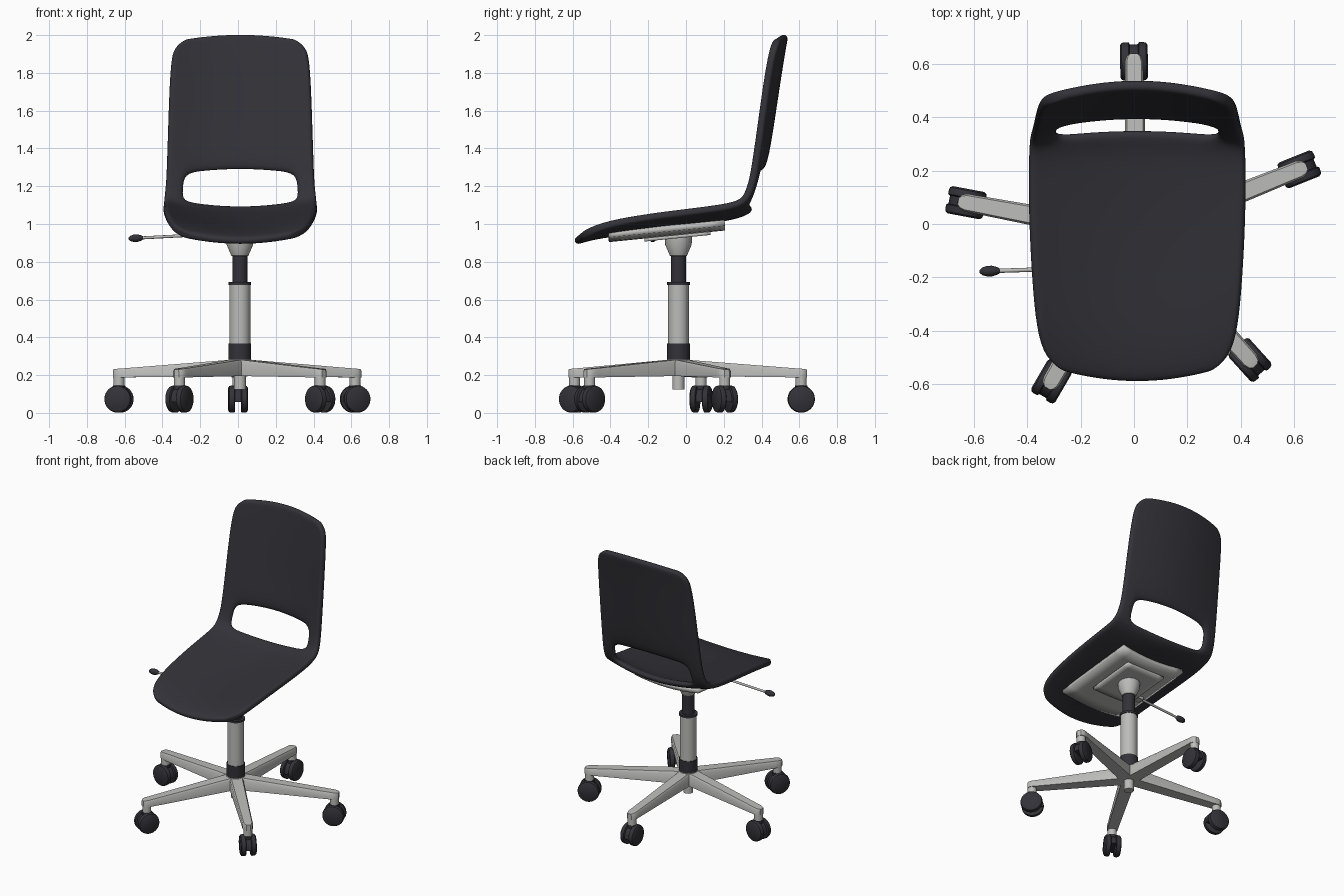
import bpy, bmesh, math
from mathutils import Vector, Matrix

if "Cube" in bpy.data.objects:
    bpy.data.objects.remove(bpy.data.objects["Cube"])

def material(name, rgb):
    m = bpy.data.materials.new(name)
    m.diffuse_color = (*rgb, 1)
    m.use_nodes = True
    m.node_tree.nodes["Principled BSDF"].inputs["Base Color"].default_value = m.diffuse_color
    return m

DARK = material("charcoal plastic", (0.032, 0.032, 0.040))
GREY = material("light grey metal", (0.50, 0.50, 0.49))
CX, CY = 0.01, -0.04          # column axis

def finish(name, bm, mat, angle=35):
    bmesh.ops.recalc_face_normals(bm, faces=bm.faces)
    me = bpy.data.meshes.new(name)
    bm.to_mesh(me)
    bm.free()
    ob = bpy.data.objects.new(name, me)
    bpy.context.collection.objects.link(ob)
    me.materials.append(mat)
    bpy.ops.object.select_all(action='DESELECT')
    ob.select_set(True)
    bpy.context.view_layer.objects.active = ob
    bpy.ops.object.shade_smooth_by_angle(angle=math.radians(angle))
    return ob

def loft(bm, rings):
    """Skin closed rings of points and cap both ends."""
    vs = [[bm.verts.new(p) for p in r] for r in rings]
    n = len(vs[0])
    for a, b in zip(vs, vs[1:]):
        for i in range(n):
            bm.faces.new((a[i], a[(i + 1) % n], b[(i + 1) % n], b[i]))
    bm.faces.new(vs[0][::-1])
    bm.faces.new(vs[-1])

def turned(name, profile, mat, matrix, seg=32):
    """Solid of revolution round local z from (radius, z) points."""
    bm = bmesh.new()
    loft(bm, [[(r * math.cos(math.tau * i / seg), r * math.sin(math.tau * i / seg), z)
               for i in range(seg)] for r, z in profile])
    bm.transform(matrix)
    return finish(name, bm, mat)

def sheet(name, rows, cols, point, mat, thick, hole=None, levels=2):
    """Grid surface with optional hole, thickened and smoothed."""
    bm = bmesh.new()
    g = [[bm.verts.new(point(r, c)) for c in cols] for r in rows]
    for i in range(len(rows) - 1):
        for j in range(len(cols) - 1):
            if not (hole and hole(i, j)):
                bm.faces.new((g[i][j], g[i][j + 1], g[i + 1][j + 1], g[i + 1][j]))
    ob = finish(name, bm, mat, 180 if levels else 35)
    so = ob.modifiers.new("thickness", 'SOLIDIFY')
    so.thickness, so.offset = thick, 0
    if levels:
        su = ob.modifiers.new("smooth", 'SUBSURF')
        su.levels = su.render_levels = levels
    return ob

# Seat and back shell: half width, centre y z, edge y z
shell = [
    (.275, -.590, .905, -.550, .935), (.345, -.545, .925, -.505, .965),
    (.378, -.42, .950, -.40, 1.005), (.395, -.20, .975, -.20, 1.040),
    (.405, 0, 1.000, 0, 1.065), (.408, .18, 1.030, .17, 1.085),
    (.405, .29, 1.052, .27, 1.105), (.402, .350, 1.085, .315, 1.135),
    (.396, .380, 1.18, .338, 1.19), (.391, .403, 1.285, .355, 1.245),
    (.384, .435, 1.45, .385, 1.45), (.376, .472, 1.70, .418, 1.70),
    (.366, .500, 1.88, .445, 1.865), (.350, .515, 1.965, .462, 1.935),
    (.290, .522, 2.003, .480, 1.978)]

def shell_point(row, u):
    w, cy, cz, ey, ez = row
    t = u * u
    return (0.012 + w * u, cy + (ey - cy) * t, cz + (ez - cz) * t)

cols = [-1, -.92, -.76, -.5, -.25, 0, .25, .5, .76, .92, 1]
sheet("seat_shell", shell, cols, shell_point, DARK, 0.042,
      lambda i, j: 7 <= i <= 8 and 2 <= j <= 7)

# Mounting plates under the seat
def plate(name, hw, y0, y1, z0, bow, thick):
    n = 8
    sheet(name, [y0 + (y1 - y0) * i / n for i in range(n + 1)],
          [hw * (2 * i / n - 1) for i in range(n + 1)],
          lambda y, x: (CX + x, y, z0 + 0.1 * (y - CY) + bow * (x / 0.39) ** 2),
          GREY, thick, levels=0)

plate("seat_plate", 0.25, -0.41, 0.205, 0.957, 0.06, 0.032)
plate("inner_plate", 0.15, -0.22, 0.13, 0.934, 0.0, 0.018)

# Centre column
axis = Matrix.Translation((CX, CY, 0))
turned("column_cone", [(.038, .83), (.045, .832), (.070, .89), (.072, .93)], GREY, axis)
turned("gas_rod", [(.040, .68), (.040, .832)], DARK, axis)
turned("tube_cap", [(.060, .678), (.060, .692)], DARK, axis)
turned("column_tube", [(.055, .36), (.055, .68)], GREY, axis)
turned("column_collar", [(.060, .278), (.060, .368)], DARK, axis)
turned("base_hub", [(.060, .195), (.064, .20), (.064, .275), (.060, .283)], GREY, axis)
turned("hub_pin", [(.032, .125), (.032, .20)], GREY, axis)

# Height lever
a, b = Vector((-.10, -.162, .948)), Vector((-.52, -.176, .926))
rot = (b - a).to_track_quat('Z', 'Y').to_matrix().to_4x4()
turned("lever_rod", [(.008, 0), (.008, (b - a).length)], GREY, Matrix.Translation(a) @ rot, 12)
turned("lever_knob", [(.006, -.02), (.014, -.008), (.020, .012), (.020, .03),
                      (.014, .05), (.004, .06)], DARK, Matrix.Translation(b) @ rot, 16)
bm = bmesh.new()
bmesh.ops.create_cube(bm, size=1, matrix=Matrix.Translation((-.15, -.165, .94))
                      @ Matrix.Diagonal((.10, .05, .025, 1)))
finish("lever_mount", bm, GREY)

# Five arms, each with a post and a twin-wheel caster
tips = [(0, .61), (.62, .205), (.435, -.51), (-.31, -.59), (-.63, .08)]
for k, (tx, ty) in enumerate(tips, 1):
    d = Vector((tx - CX, ty - CY, 0))
    L, ang = d.length, math.atan2(d.y, d.x)
    turn = Matrix.Rotation(ang, 4, 'Z')
    arm_frame = axis @ turn
    tip_frame = Matrix.Translation((tx, ty, 0)) @ turn

    # Arm: chamfered bar tapering outwards with a rounded tip
    bm = bmesh.new()
    rings = []
    for r, h, top, bot in [(0, .046, .283, .195), (.06, .044, .280, .195),
                           (L - .03, .034, .236, .188), (L, .034, .234, .188),
                           (L + .02, .027, .232, .188), (L + .030, .014, .229, .188)]:
        rings.append([(r, -h, bot), (r, h, bot), (r, h, top - .012),
                      (r, h * .8, top), (r, -h * .8, top), (r, -h, top - .012)])
    loft(bm, rings)
    bm.transform(arm_frame)
    finish(f"base_arm_{k}", bm, GREY)
    turned(f"caster_post_{k}", [(.029, .14), (.029, .20)], GREY, tip_frame, 20)

    # Wheels on a tangential axle
    axle = tip_frame @ Matrix.Translation((0, 0, .073)) @ Matrix.Rotation(math.pi / 2, 4, 'X')
    for side, s in (("left", -1), ("right", 1)):
        turned(f"caster_wheel_{side}_{k}",
               [(.060, s * .052), (.069, s * .046), (.072, s * .036), (.072, s * .020),
                (.066, s * .016)], DARK, axle)

    # Hood between the wheels, open at the bottom
    bm = bmesh.new()
    loft(bm, [[(.064 * math.cos(math.pi * i / 12), y, .058 + .076 * math.sin(math.pi * i / 12))
               for i in range(13)] for y in (-.018, .018)])
    bm.transform(tip_frame)
    finish(f"caster_hood_{k}", bm, DARK)
    turned(f"caster_neck_{k}", [(.032, .11), (.032, .145)], DARK, tip_frame, 20)
